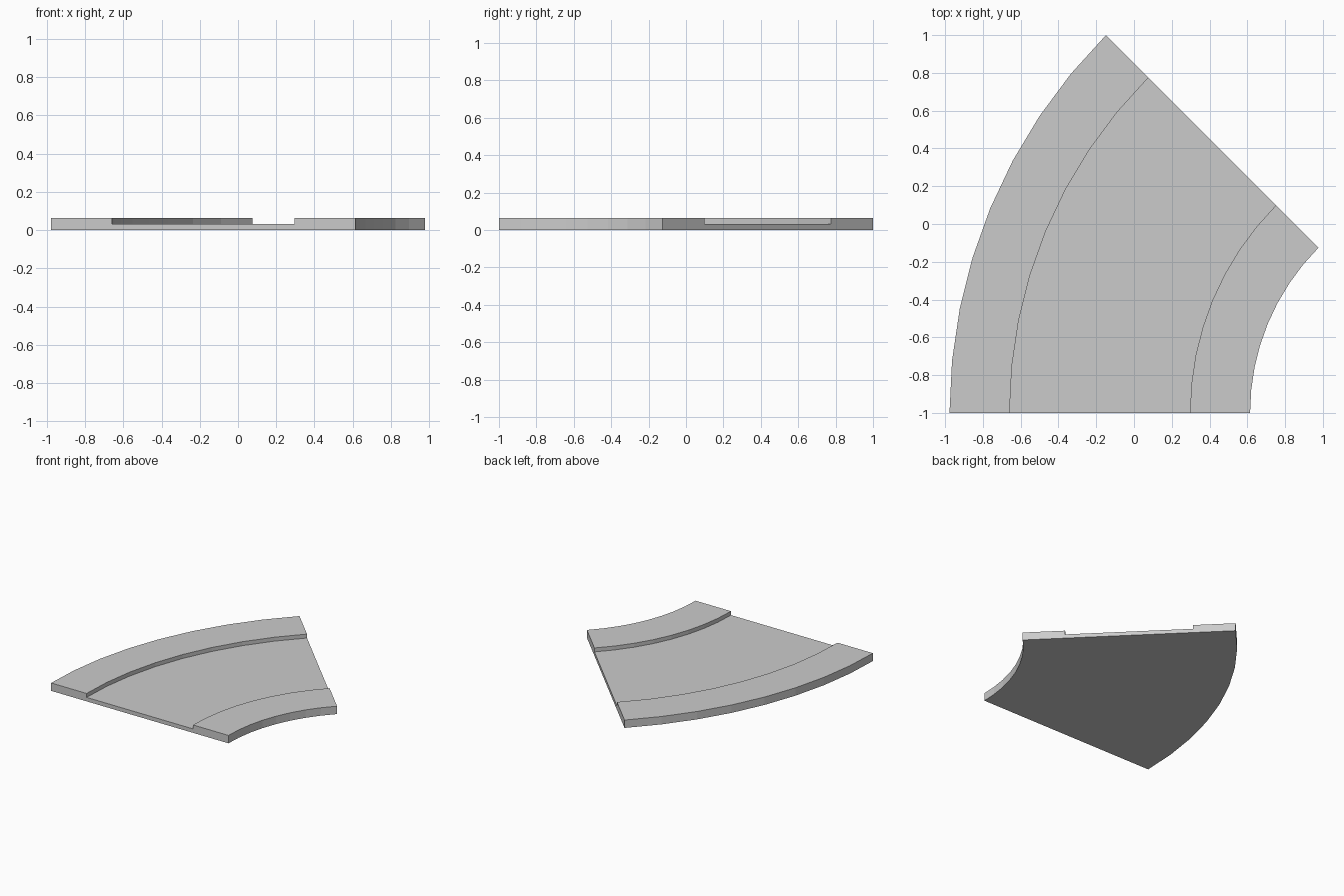
import bpy, bmesh
from math import sin, cos, pi

if "Cube" in bpy.data.objects:
    bpy.data.objects.remove(bpy.data.objects["Cube"])

# Arc layout: 45 degree bend around a centre on the front edge line
R_OUT, R_IN, KERB = 2.8284, 1.237, 0.318
CX, CY = (R_OUT + R_IN * cos(pi / 4)) / 2, -1.0
TOP, ROAD = 0.064, 0.032
STEPS = 8

# Cross-section (radius, height): raised kerbs with a sunken roadway
profile = [(R_OUT, 0), (R_OUT, TOP), (R_OUT - KERB, TOP), (R_OUT - KERB, ROAD),
           (R_IN + KERB, ROAD), (R_IN + KERB, TOP), (R_IN, TOP), (R_IN, 0)]

bm = bmesh.new()
rings = []
for i in range(STEPS + 1):
    a = pi / 4 * i / STEPS
    rings.append([bm.verts.new((CX - r * cos(a), CY + r * sin(a), z)) for r, z in profile])

# Sweep the section around the bend
n = len(profile)
for a, b in zip(rings, rings[1:]):
    for j in range(n):
        k = (j + 1) % n
        bm.faces.new((a[j], a[k], b[k], b[j]))

# Flat end caps
bm.faces.new(rings[0])
bm.faces.new(rings[-1][::-1])
bmesh.ops.recalc_face_normals(bm, faces=bm.faces)

mesh = bpy.data.meshes.new("curved_road")
bm.to_mesh(mesh)
bm.free()
bpy.context.collection.objects.link(bpy.data.objects.new("curved_road", mesh))
